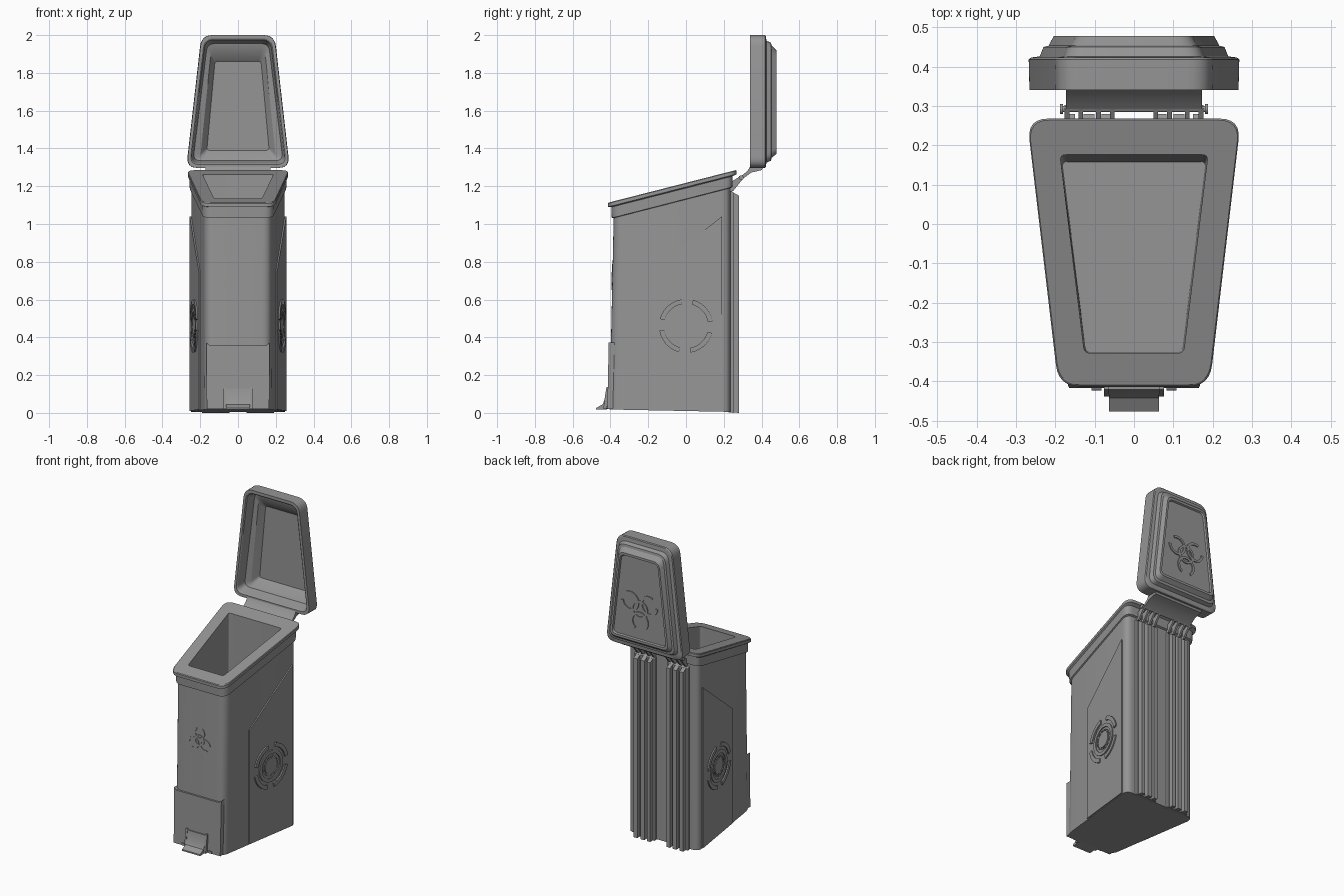
import bpy, bmesh, math
from mathutils import Vector

cube = bpy.data.objects.get("Cube")
if cube:
    bpy.data.objects.remove(cube, do_unlink=True)

grey = bpy.data.materials.new("bin_grey")
grey.use_nodes = True
COLOUR = (0.3, 0.3, 0.3, 1)
grey.diffuse_color = COLOUR
for node in grey.node_tree.nodes:
    if node.type == 'BSDF_PRINCIPLED':
        node.inputs["Base Color"].default_value = COLOUR
        node.inputs["Roughness"].default_value = 0.6


def loft(name, rings, closed=False):
    """Skin rings of equal point count; cap the ends unless the loop is closed."""
    bm = bmesh.new()
    rows = [[bm.verts.new(p) for p in ring] for ring in rings]
    pairs = list(zip(rows, rows[1:])) + ([(rows[-1], rows[0])] if closed else [])
    for a, b in pairs:
        for i in range(len(a)):
            j = (i + 1) % len(a)
            bm.faces.new((a[i], a[j], b[j], b[i]))
    if not closed:
        bm.faces.new(rows[0])
        bm.faces.new(rows[-1])
    bmesh.ops.recalc_face_normals(bm, faces=bm.faces)
    mesh = bpy.data.meshes.new(name)
    bm.to_mesh(mesh)
    bm.free()
    mesh.materials.append(grey)
    obj = bpy.data.objects.new(name, mesh)
    bpy.context.collection.objects.link(obj)
    bpy.ops.object.select_all(action='DESELECT')
    obj.select_set(True)
    bpy.context.view_layer.objects.active = obj
    bpy.ops.object.shade_smooth_by_angle(angle=math.radians(28))
    return obj


def outline(w0, w1, v0, v1, r, n=6):
    """Rounded trapezoid: half width w0 at v0 and w1 at v1."""
    c = [Vector(p) for p in ((-w0, v0), (w0, v0), (w1, v1), (-w1, v1))]
    pts = []
    for i, p in enumerate(c):
        a = p + (c[i - 1] - p).normalized() * r
        b = p + (c[(i + 1) % 4] - p).normalized() * r
        for k in range(n + 1):
            t = k / n
            pts.append(a * (1 - t) ** 2 + p * (2 * t * (1 - t)) + b * t * t)
    return pts


def prism(name, pts, d0, d1, place):
    return loft(name, [[place(u, v, d) for u, v in pts] for d in (d0, d1)])


def arc(name, centre, r0, r1, a0, a1, d0, d1, place):
    """Raised band from angle a0 to a1 in degrees."""
    full = a1 - a0 >= 360
    n = max(6, int((a1 - a0) / 9))
    rings = []
    for k in range(n if full else n + 1):
        a = math.radians(a0 + (a1 - a0) * k / n)
        ca, sa = math.cos(a), math.sin(a)
        rings.append([place(centre[0] + r * ca, centre[1] + r * sa, d)
                      for r, d in ((r0, d0), (r1, d0), (r1, d1), (r0, d1))])
    return loft(name, rings, full)


def across(u, v, d):          # profile in y, z extruded along x
    return (d, u, v)


def on_front(u, v, d):        # follows the leaning front wall
    return (u, -0.405 + 0.021 * v - d, v)


def on_lid(u, v, d):          # outer field of the open lid
    return (u, 0.468 + d, v)


def on_side(s):               # follows the tapering side walls
    return lambda u, v, d: (s * (0.224 + 0.129 * u + d), u, v)


# Hollow bin with collar, flange and cavity: outline, then height at y=0 and slope
body = [
    ((0.172, 0.254, -0.405, 0.235, 0.05), 0.01, -0.02),
    ((0.175, 0.253, -0.383, 0.235, 0.05), 1.13, 0.257),
    ((0.182, 0.261, -0.393, 0.245, 0.05), 1.133, 0.257),
    ((0.184, 0.263, -0.395, 0.247, 0.05), 1.19, 0.255),
    ((0.192, 0.272, -0.413, 0.268, 0.055), 1.196, 0.255),
    ((0.192, 0.272, -0.413, 0.268, 0.055), 1.214, 0.255),
    ((0.189, 0.269, -0.409, 0.264, 0.055), 1.218, 0.255),
    ((0.126, 0.188, -0.328, 0.176, 0.015), 1.218, 0.255),
    ((0.122, 0.182, -0.325, 0.158, 0.012), 0.06, 0.0),
]
loft("bin_body", [[(p.x, p.y, z + k * p.y) for p in outline(*o)] for o, z, k in body])

# Open lid: outline in x, z and depth along y, from inner recess round to outer field
lid = [
    ((0.165, 0.122, 1.39, 1.86, 0.015), 0.455),
    ((0.200, 0.143, 1.35, 1.91, 0.025), 0.415),
    ((0.238, 0.162, 1.335, 1.955, 0.04), 0.405),
    ((0.250, 0.172, 1.32, 1.975, 0.045), 0.345),
    ((0.255, 0.177, 1.315, 1.983, 0.05), 0.34),
    ((0.272, 0.192, 1.297, 2.0, 0.06), 0.34),
    ((0.274, 0.194, 1.297, 2.0, 0.06), 0.418),
    ((0.268, 0.190, 1.303, 1.995, 0.06), 0.423),
    ((0.245, 0.172, 1.325, 1.97, 0.05), 0.426),
    ((0.235, 0.165, 1.335, 1.96, 0.05), 0.45),
    ((0.222, 0.155, 1.35, 1.945, 0.045), 0.453),
    ((0.208, 0.142, 1.37, 1.92, 0.04), 0.478),
    ((0.192, 0.132, 1.385, 1.905, 0.03), 0.478),
    ((0.187, 0.128, 1.39, 1.90, 0.03), 0.468),
]
loft("lid", [[(p.x, d, p.y) for p in outline(*o)] for o, d in lid])

# Hinge: curved plate, pin with end caps, and fins on the bin
plate = [(0.295, 1.235), (0.345, 1.272), (0.40, 1.285), (0.41, 1.305),
         (0.34, 1.305), (0.325, 1.28), (0.287, 1.25)]
prism("hinge_plate", plate, -0.173, 0.173, across)


def disc(r, cy, cz, n=16):
    return [(cy + r * math.cos(2 * math.pi * k / n),
             cz + r * math.sin(2 * math.pi * k / n)) for k in range(n)]


prism("hinge_pin", disc(0.008, 0.292, 1.245), -0.187, 0.187, across)
fin = [(0.23, 1.17), (0.25, 1.175), (0.302, 1.24), (0.292, 1.256), (0.25, 1.23), (0.23, 1.22)]
for s in (-1, 1):
    prism("hinge_cap", disc(0.013, 0.292, 1.245), s * 0.18, s * 0.188, across)
    for x in (0.055, 0.09, 0.135, 0.17):
        prism("hinge_fin", fin, s * (x - 0.006), s * (x + 0.006), across)


# Back ribs, each group a base plate with raised bars and sloped tops
def rib(name, s, x0, x1, depth):
    pts = [(0.22, 0.004), (depth, 0.0), (depth, 1.18 - 0.6 * (depth - 0.23)), (0.22, 1.185)]
    prism(name, pts, s * x0, s * x1, across)


for s in (-1, 1):
    rib("rib_base", s, 0.045, 0.19, 0.252)
    for x0, x1 in ((0.058, 0.082), (0.1, 0.128), (0.15, 0.176)):
        rib("rib_bar", s, x0, x1, 0.28)

# Side panels with round ornaments
panel = [(-0.18, 0.018), (0.19, 0.01), (0.19, 1.04), (-0.18, 0.75)]
for s in (-1, 1):
    side = on_side(s)
    hub = (0, 0.46)
    prism("side_panel", panel, -0.01, 0.007, side)
    arc("ornament_ring", hub, 0.078, 0.1, 0, 360, 0.0, 0.013, side)
    prism("ornament_hub", disc(0.05, *hub, n=32), 0.0, 0.011, side)
    for k in range(12):
        arc("ornament_tick", hub, 0.056, 0.064, k * 30, k * 30 + 20, 0.0, 0.012, side)
    for k in range(4):
        arc("ornament_arc", hub, 0.118, 0.143, k * 90 + 10, k * 90 + 75, 0.0, 0.015, side)

# Lower front panel and foot pedal
front = [(-0.165, 0.02), (0.165, 0.02), (0.168, 0.372), (0.15, 0.358),
         (-0.15, 0.358), (-0.168, 0.372)]
prism("front_panel", front, -0.02, 0.012, on_front)
pedal = [(-0.476, 0.017), (-0.476, 0.026), (-0.442, 0.045), (-0.428, 0.075),
         (-0.421, 0.13), (-0.40, 0.13), (-0.40, 0.02)]
prism("pedal", pedal, -0.064, 0.064, across)
guide = [(-0.438, 0.02), (-0.430, 0.08), (-0.421, 0.2), (-0.40, 0.2), (-0.40, 0.02)]
for s in (-1, 1):
    prism("pedal_guide", [(y, min(z, 0.138)) for y, z in guide], s * 0.064, s * 0.076, across)
    prism("pedal_bracket", [(s * 0.082, 0.022), (s * 0.108, 0.022), (s * 0.108, 0.035),
                            (s * 0.082, 0.035)], 0.0, 0.018, on_front)


# Three-lobed warning mark made of thin raised bands
def warning_mark(name, z, size, turn, place):
    depth = size * 0.05
    arc(name + "_ring", (0, z), size * 0.36, size * 0.47, 0, 360, -0.002, depth, place)
    for k in range(3):
        deg = turn + 120 * k
        a = math.radians(deg)
        centre = (size * 0.62 * math.cos(a), z + size * 0.62 * math.sin(a))
        arc(name + "_lobe", centre, size * 0.38, size * 0.5,
            deg + 35, deg + 325, -0.002, depth, place)


warning_mark("lid_mark", 1.58, 0.125, -90, on_lid)
warning_mark("front_mark", 0.71, 0.075, 90, on_front)
